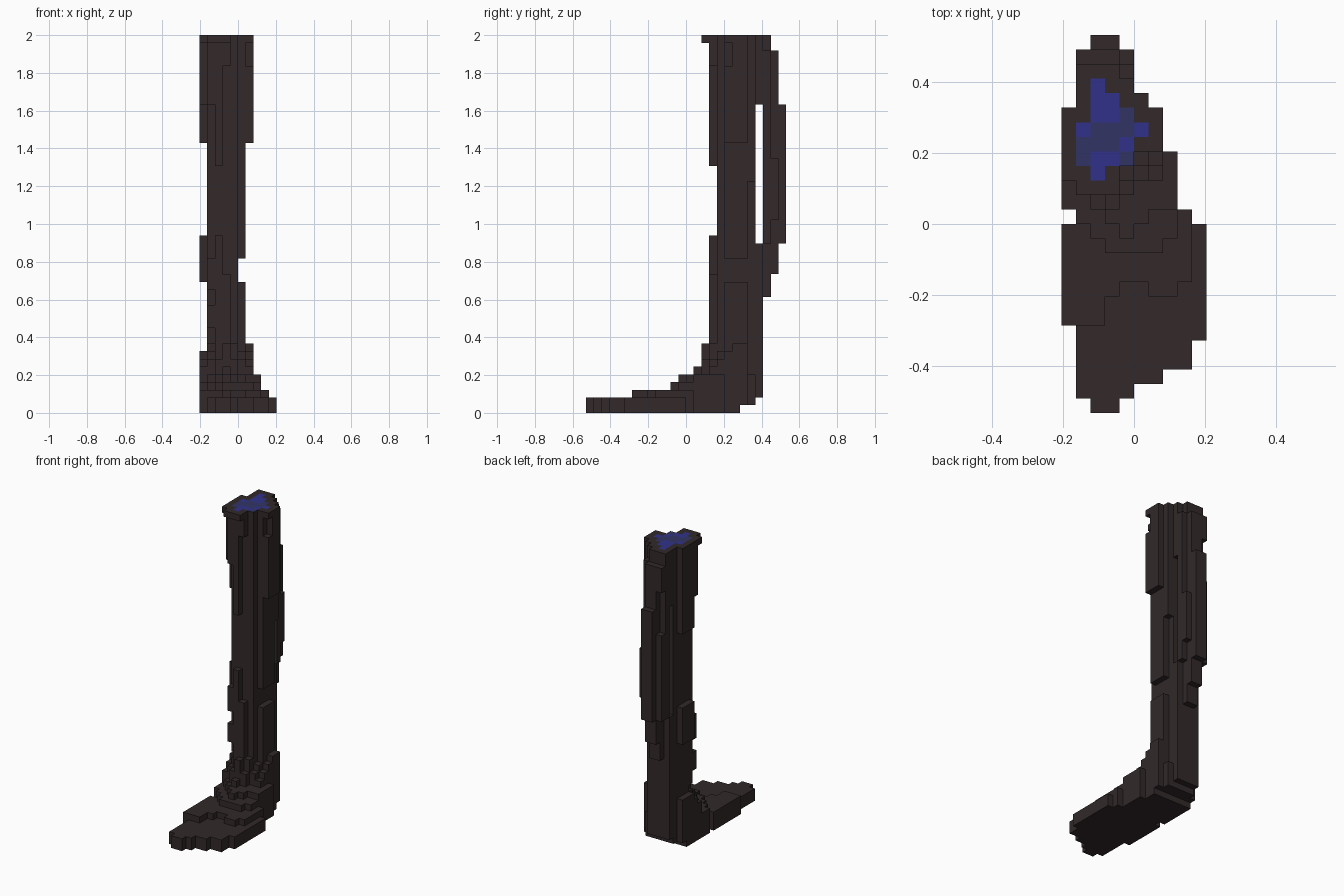
import bpy, bmesh
from mathutils import Vector

if "Cube" in bpy.data.objects:
    bpy.data.objects.remove(bpy.data.objects["Cube"], do_unlink=True)

WIDE, DEEP, TALL = 10, 26, 49       # grid of blocks
CELL = 2 / TALL
ORIGIN = Vector((-WIDE / 2, -DEEP / 2, 0)) * CELL
TOP = TALL - 1


def material(name, rgb):
    m = bpy.data.materials.new(name)
    m.use_nodes = True
    m.diffuse_color = (*rgb, 1)
    m.node_tree.nodes["Principled BSDF"].inputs["Base Color"].default_value = (*rgb, 1)
    return m


MATS = [material("dark_brown", (0.032, 0.022, 0.023)),
        material("bright_blue", (0.031, 0.031, 0.26)),
        material("slate_blue", (0.032, 0.034, 0.13))]


def step(profile, t):
    """Value of a stepped profile of (start, value) pairs at t."""
    return [value for start, value in profile if start <= t][-1]


# Footprint edges along y
FOOT_LEFT = [(0, 2), (1, 1), (6, 0), (13, 1), (14, 0), (21, 1)]
FOOT_RIGHT = [(0, 3), (1, 4), (2, 6), (3, 8), (5, 9), (13, 8), (14, 7),
              (18, 6), (21, 5), (22, 4)]

# Leg outline going up z, as seen from the front and the side
LEG_LEFT = [(0, 0), (8, 1), (17, 0), (23, 1), (35, 0)]
LEG_RIGHT = [(0, 6), (9, 5), (17, 4), (20, 5), (35, 6)]
LEG_BACK = [(0, 19), (1, 21), (2, 22), (15, 23), (18, 24), (22, 25), (40, 24), (47, 23)]

# Front and back limit of each upright strip of the leg, going up z
STRIP_FRONT = [
    [(0, 18), (40, 17), (TOP, 16)],
    [(0, 17), (11, 16), (14, 17), (16, 16), (20, 17), (40, 16), (TOP, 15)],
    [(0, 16), (23, 17), (32, 16), (TOP, 15)],
    [(0, 16), (18, 17), (45, 16), (TOP, 15)],
    [(0, 17)],
    [(0, 18)],
    [(0, 18), (45, 19), (TOP, 18)]]
STRIP_BACK = [
    [(0, 20)],
    [(0, 22), (22, 24), (36, 23), (43, 24)],
    [(0, 25)],
    [(0, 25)],
    [(0, 22), (22, 23), (25, 24), (33, 23), (47, 22)],
    [(0, 20), (30, 21)],
    [(0, 20)]]


def terrace_start(x, z):
    """First y of each instep terrace."""
    if z < 2:
        return 0
    if z == 2:
        return 6 if x <= 2 else 9 if x in (4, 5, 8) else 8
    if z == 3:
        return 11 + max(0, abs(x - 4.5) - 1.5)
    return min(16 if x < 4 else 14, 12 + abs(x - 4))


def in_foot(x, y, z):
    right = min(step(FOOT_RIGHT, y), max(7, 10 - z) if z > 1 else WIDE)
    return (z < 5 and step(FOOT_LEFT, y) <= x <= right
            and terrace_start(x, z) <= y <= step(LEG_BACK, z))


def in_leg(x, y, z):
    if z < 5 or not step(LEG_LEFT, z) <= x <= step(LEG_RIGHT, z):
        return False
    if y == 22 and 22 <= z < 40:                # open slit before the calf plate
        return False
    front = step(STRIP_FRONT[x], z)
    if z < 9:                                   # ankle flares forward in rounded steps
        front = max(14 + (z > 5), min(14 + abs(x - 3) * (z - 3) / 3, front + 1))
    return front <= y <= min(step(STRIP_BACK[x], z), step(LEG_BACK, z))


def part_name(y, z):
    if z < 5:
        return "foot"
    if z < 9:
        return "ankle"
    return "calf_plate" if y > 22 and 22 <= z < 40 else "shank"


# Sort every filled block into its part
PARTS = {}
for x in range(WIDE):
    for y in range(DEEP):
        for z in range(TALL):
            if in_foot(x, y, z) or in_leg(x, y, z):
                PARTS.setdefault(part_name(y, z), []).append((x, y, z))
SOLID = set().union(*PARTS.values())

# Blue patches on the cut top: material, x first, x last, y first, y last
PATCHES = [(1, 2, 2, 16, 22), (1, 1, 5, 19, 19), (1, 2, 3, 20, 21), (1, 2, 4, 17, 18),
           (2, 1, 1, 17, 18), (2, 2, 4, 19, 19), (2, 2, 3, 18, 18),
           (2, 4, 4, 17, 17), (2, 4, 4, 20, 20)]


def top_colour(x, y):
    colour = 0
    for index, x0, x1, y0, y1 in PATCHES:
        if x0 <= x <= x1 and y0 <= y <= y1:
            colour = index
    return colour


def build(name, cells):
    """Make the outer faces of one part, leaving out faces buried in the others."""
    bm = bmesh.new()
    for c in cells:
        for axis in range(3):
            for side in (0, 1):
                near = list(c)
                near[axis] += 2 * side - 1
                if tuple(near) in SOLID:
                    continue
                u, v = (axis + 1) % 3, (axis + 2) % 3
                ring = []
                for du, dv in ((0, 0), (1, 0), (1, 1), (0, 1)):
                    p = list(c)
                    p[axis] += side
                    p[u] += du
                    p[v] += dv
                    ring.append(bm.verts.new(ORIGIN + Vector(p) * CELL))
                face = bm.faces.new(ring if side else ring[::-1])
                if axis == 2 and side and c[2] == TOP:
                    face.material_index = top_colour(c[0], c[1])
    # Join the blocks and merge flat areas of one colour
    bmesh.ops.remove_doubles(bm, verts=bm.verts, dist=CELL * 0.01)
    bmesh.ops.dissolve_limit(bm, angle_limit=0.01, verts=bm.verts, edges=bm.edges,
                             delimit={'MATERIAL'})
    mesh = bpy.data.meshes.new(name)
    bm.to_mesh(mesh)
    bm.free()
    for m in MATS:
        mesh.materials.append(m)
    bpy.context.collection.objects.link(bpy.data.objects.new(name, mesh))


for part, cells in PARTS.items():
    build(part, cells)
